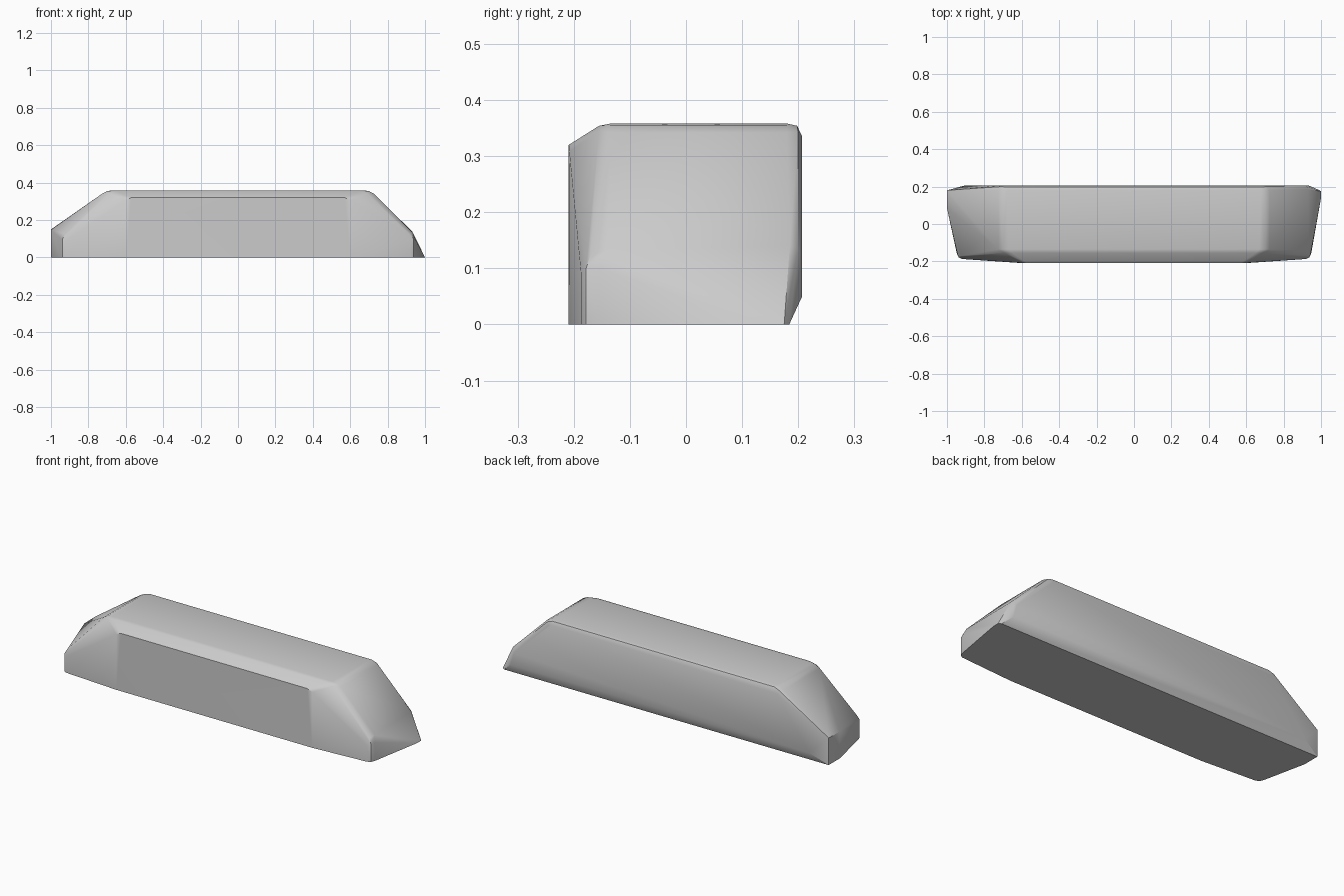
import bpy, bmesh

# key points shared by both ends (x is mirrored)
shared = [
    # front face and its soft side bevel
    (0.60, -0.209, 0.0), (0.57, -0.209, 0.32), (0.60, -0.208, 0.308),
    (0.92, -0.187, 0.0), (0.92, -0.187, 0.09), (0.938, -0.178, 0.0),
    (0.938, -0.178, 0.1), (0.948, -0.155, 0.0), (0.945, -0.155, 0.1),
    (0.925, -0.17, 0.125),
    # rounded top edge
    (0.65, -0.155, 0.354), (0.67, -0.135, 0.358), (0.69, -0.155, 0.345),
    (0.68, 0.18, 0.358), (0.70, -0.135, 0.355), (0.70, 0.18, 0.355),
    (0.725, -0.135, 0.342), (0.725, 0.18, 0.342),
    # back face
    (0.68, 0.198, 0.354), (0.71, 0.2, 0.343), (0.68, 0.207, 0.335),
    (0.70, 0.207, 0.325),
]
points = [(s * x, y, z) for x, y, z in shared for s in (-1, 1)]

# right end: slope running down to a low pointed toe
points += [(0.935, -0.14, 0.133), (0.93, 0.185, 0.14), (0.92, 0.2, 0.135),
           (0.91, 0.207, 0.12), (0.93, 0.207, 0.05),
           (1.0, 0.14, 0.0), (1.0, 0.175, 0.0), (0.985, 0.184, 0.0)]

# left end: upright blunt face
points += [(-1.0, 0.085, 0.0), (-1.0, 0.085, 0.148), (-1.0, 0.18, 0.0),
           (-1.0, 0.18, 0.15), (-0.90, 0.207, 0.05)]

# body: faceted block wrapped around the key points
bm = bmesh.new()
for p in points:
    bm.verts.new(p)
hull = bmesh.ops.convex_hull(bm, input=bm.verts)
loose = [v for v in bm.verts if not v.link_faces]
bmesh.ops.delete(bm, geom=loose, context='VERTS')
bmesh.ops.dissolve_limit(bm, angle_limit=0.02, verts=bm.verts, edges=bm.edges)
bmesh.ops.recalc_face_normals(bm, faces=bm.faces)
mesh = bpy.data.meshes.new("block_body")
bm.to_mesh(mesh)
bm.free()
body = bpy.data.objects.new("block_body", mesh)
bpy.context.collection.objects.link(body)
bpy.context.view_layer.objects.active = body
body.select_set(True)
bpy.ops.object.shade_smooth_by_angle(angle=0.55)
